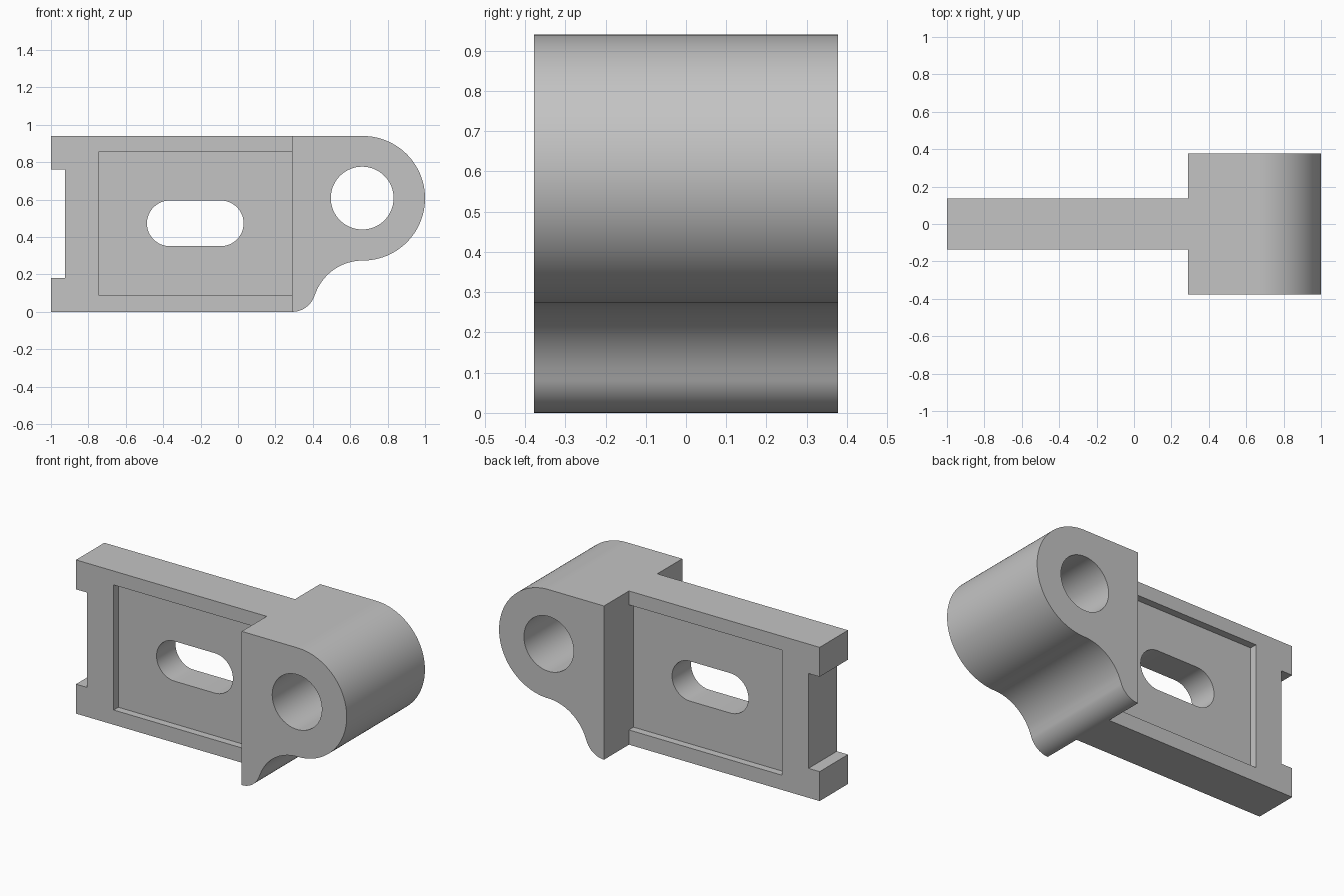
import bpy
import bmesh
from math import radians, sin, cos

cube = bpy.data.objects.get("Cube")
if cube:
    bpy.data.objects.remove(cube, do_unlink=True)

grey = bpy.data.materials.new("plain grey")
grey.use_nodes = True
colour = (0.55, 0.55, 0.55, 1)
grey.diffuse_color = colour
grey.node_tree.nodes["Principled BSDF"].inputs["Base Color"].default_value = colour


def arc(cx, cz, r, start, end, steps=24):
    """Points along an arc in the x-z plane, angles in degrees."""
    angles = [radians(start + (end - start) * i / steps) for i in range(steps + 1)]
    return [(cx + r * cos(a), cz + r * sin(a)) for a in angles]


def box(x0, x1, z0, z1):
    return [(x0, z0), (x1, z0), (x1, z1), (x0, z1)]


def prism(name, profile, y0, y1):
    """Extrude an x-z outline from y0 to y1."""
    bm = bmesh.new()
    face = bm.faces.new([bm.verts.new((x, y0, z)) for x, z in profile])
    extruded = bmesh.ops.extrude_face_region(bm, geom=[face])["geom"]
    verts = [v for v in extruded if isinstance(v, bmesh.types.BMVert)]
    bmesh.ops.translate(bm, verts=verts, vec=(0, y1 - y0, 0))
    bmesh.ops.recalc_face_normals(bm, faces=bm.faces)
    mesh = bpy.data.meshes.new(name)
    bm.to_mesh(mesh)
    bm.free()
    mesh.materials.append(grey)
    obj = bpy.data.objects.new(name, mesh)
    bpy.context.collection.objects.link(obj)
    return obj


def combine(target, other, operation):
    """Apply a boolean and remove the helper."""
    mod = target.modifiers.new("boolean", "BOOLEAN")
    mod.operation = operation
    mod.solver = "EXACT"
    mod.object = other
    bpy.ops.object.select_all(action="DESELECT")
    bpy.context.view_layer.objects.active = target
    target.select_set(True)
    bpy.ops.object.modifier_apply(modifier=mod.name)
    bpy.data.objects.remove(other, do_unlink=True)


TOP, STEP = 0.94, 0.29
PLATE_Y, HEAD_Y, RECESS = 0.137, 0.378, 0.045

# Flat plate with a notched end
notch = [(-1, 0.76), (-0.925, 0.76), (-0.925, 0.18), (-1, 0.18)]
outline = [(-1, 0), (STEP, 0), (STEP, TOP), (-1, TOP)] + notch
body = prism("bracket_body", outline, -PLATE_Y, PLATE_Y)

# Shallow recess on both faces
for side in (-1, 1):
    cutter = prism("recess_cutter", box(-0.745, 0.5, 0.09, 0.855),
                   side * (PLATE_Y - RECESS), side * 0.5)
    combine(body, cutter, "DIFFERENCE")

# Rounded slot through the plate
slot = arc(-0.092, 0.473, 0.122, -90, 90) + arc(-0.365, 0.473, 0.122, 90, 270)
combine(body, prism("slot_cutter", slot, -0.5, 0.5), "DIFFERENCE")

# Thick head: rounded toe, concave throat, round nose
HUB_X, HUB_Z, HUB_R = 0.667, 0.607, 0.333
head_outline = (arc(STEP, 0.125, 0.125, -90, -17.4, 16)
                + arc(HUB_X, 0.004, 0.27, 162.6, 90, 24)[1:]
                + arc(HUB_X, HUB_Z, HUB_R, -90, 90, 64)[1:]
                + [(STEP, TOP)])
head = prism("head", head_outline, -HEAD_Y, HEAD_Y)

# Pin hole through the head
hole = arc(0.664, 0.608, 0.168, 0, 360, 64)[:-1]
combine(head, prism("hole_cutter", hole, -0.6, 0.6), "DIFFERENCE")

combine(body, head, "UNION")
bpy.ops.object.shade_smooth_by_angle(angle=radians(30))
